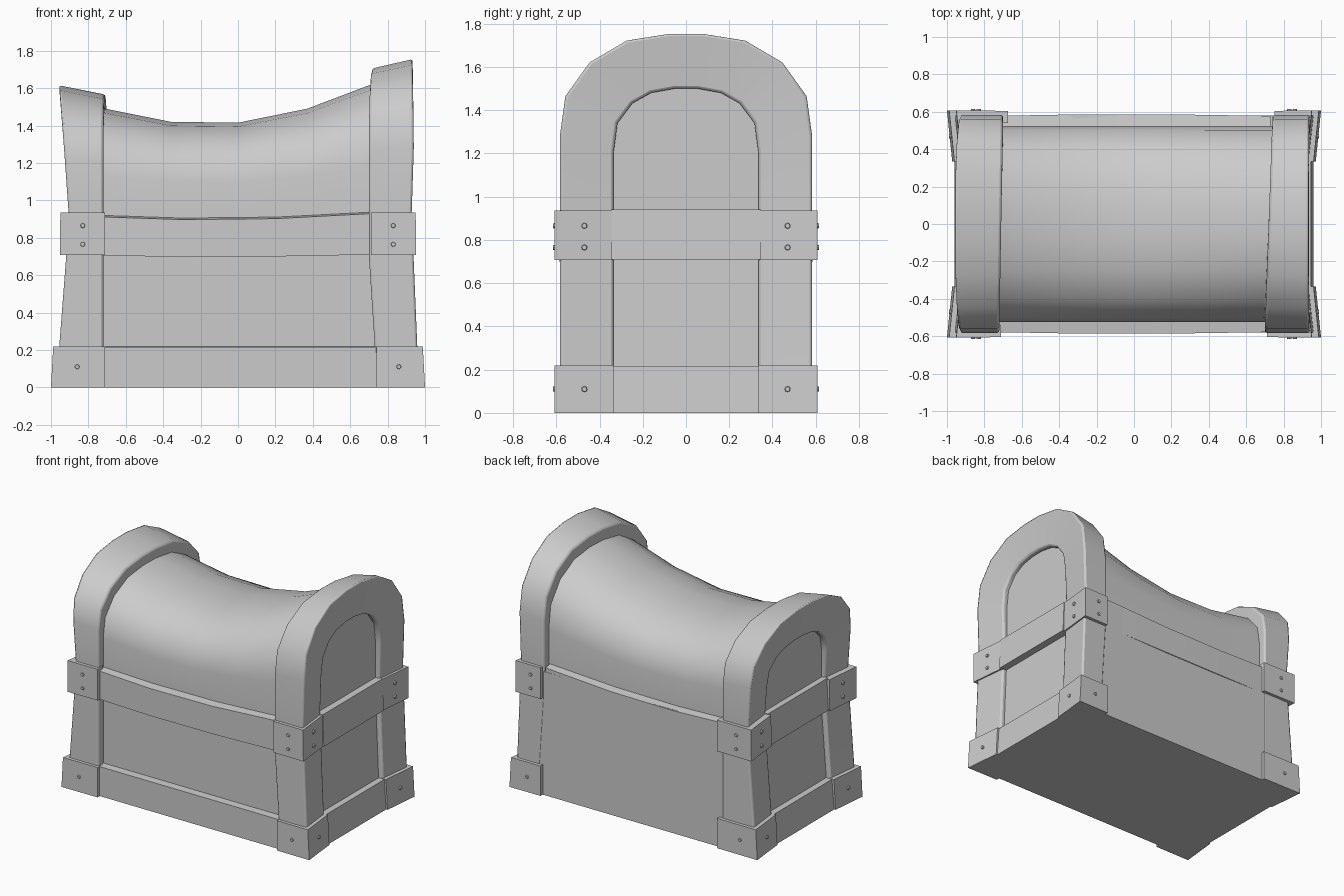
import bpy, bmesh
from mathutils import Vector

cube = bpy.data.objects.get("Cube")
if cube:
    bpy.data.objects.remove(cube, do_unlink=True)

mat = bpy.data.materials.new("plain grey")
mat.use_nodes = True
GREY = (0.6, 0.6, 0.6, 1)
mat.diffuse_color = GREY
mat.node_tree.nodes["Principled BSDF"].inputs["Base Color"].default_value = GREY


def mirrored(half):
    return [(-y, t) for y, t in half] + [(y, t) for y, t in reversed(half)]


# Unit arches (half width, height) for the outside and the opening
OUTER = mirrored([(1, 0), (1, .43), (.957, .65), (.765, .84), (.47, .963), (.14, 1)])
INNER = mirrored([(1, 0), (1, .48), (.945, .72), (.74, .88), (.48, .965), (.15, 1)])
SPRING = .93
DISH = .028   # how far the end faces sink towards the opening
# Distance of each end from the middle, by height
ENDS = {-1: [(0, .975), (.22, .957), (.7, .92), (.93, .907), (1.3, .933), (1.61, .958)],
        1: [(0, .975), (.22, .96), (.7, .94), (.93, .93), (1.3, .942), (1.75, .935)]}
ARCH_TOP = {-1: 1.615, 1: 1.755}
# Inner side of each end frame: distance, skew across y, flare at the foot
FRAME_BACK = {-1: (.71, -.01, 0), 1: (.72, .02, .065)}


def lerp(table, v):
    for (a, fa), (b, fb) in zip(table, table[1:]):
        if v <= b:
            return fa + (fb - fa) * (v - a) / (b - a)
    return table[-1][1]


def finish(name, bm, bevel=0, smooth=True):
    bmesh.ops.recalc_face_normals(bm, faces=bm.faces)
    me = bpy.data.meshes.new(name)
    bm.to_mesh(me)
    bm.free()
    me.materials.append(mat)
    ob = bpy.data.objects.new(name, me)
    bpy.context.collection.objects.link(ob)
    bpy.ops.object.select_all(action='DESELECT')
    ob.select_set(True)
    bpy.context.view_layer.objects.active = ob
    if bevel:
        mod = ob.modifiers.new("soft edges", 'BEVEL')
        mod.width = bevel
        mod.segments = 2
        mod.limit_method = 'ANGLE'
        mod.angle_limit = .9
    if smooth:
        bpy.ops.object.shade_smooth_by_angle(angle=.7)


def loft(name, sections, bevel=0, smooth=True):
    """Skin closed cross-sections of equal point count and cap both ends."""
    bm = bmesh.new()
    rows = [[bm.verts.new(p) for p in s] for s in sections]
    n = len(rows[0])
    for a, b in zip(rows, rows[1:]):
        for i in range(n):
            j = (i + 1) % n
            bm.faces.new((a[i], a[j], b[j], b[i]))
    bm.faces.new(rows[0])
    bm.faces.new(rows[-1])
    finish(name, bm, bevel, smooth)


def rivet(name, place, axis):
    """Small eight-sided stud with a narrower head."""
    bm = bmesh.new()
    rot = Vector((0, 0, 1)).rotation_difference(Vector(axis)).to_matrix().to_4x4()
    bmesh.ops.create_cone(bm, cap_ends=True, segments=8, radius1=.016,
                          radius2=.011, depth=.02, matrix=rot)
    bmesh.ops.translate(bm, verts=bm.verts, vec=place)
    finish(name, bm)


# Lower box with end panels set back behind the legs
levels = []
for z in (0, .22, .7, .9):
    xl, xr = -lerp(ENDS[-1], z) + .06, lerp(ENDS[1], z) - .06
    levels.append([(xl, -.525, z), (xr, -.525, z), (xr, .58, z), (xl, .58, z)])
loft("chest_body", levels, smooth=False)

# Sagging barrel lid
SAG = [(-.86, 1.53), (-.71, 1.49), (-.36, 1.42), (0, 1.415),
       (.37, 1.49), (.70, 1.615), (.875, 1.66)]
loft("lid", [[(x, .525 * y, .86 + t * (top - .86)) for y, t in OUTER]
             for x, top in SAG])

for s, side in ((-1, "right"), (1, "left")):
    # Arched end frame, running down into legs
    rise = ARCH_TOP[s] - SPRING
    depth, skew, flare = FRAME_BACK[s]
    feet = [(z, -1) for z in (0, .22, .7)] + [(z, 1) for z in (.7, .22, 0)]
    path = [((y, 0), (y, 0), z) for z, y in feet]
    path[3:3] = [(o, i, SPRING) for o, i in zip(OUTER, INNER)]
    sections = []
    for (yo, to), (yi, ti), base in path:
        zo, zi = base + to * rise, base + ti * (rise - .255)
        xin = s * (depth + skew * yo + flare * max(0, .7 - base))
        sections.append([(s * lerp(ENDS[s], zo), .583 * yo, zo),
                         (s * (lerp(ENDS[s], zi) - DISH), .335 * yi, zi),
                         (xin, .335 * yi, zi),
                         (xin, .583 * yo, zo - .05 * to)])
    loft(side + "_end_frame", sections, bevel=.013)

    # Rails across the end panel
    for label, z0, z1, out in (("base", 0, .215, -.014), ("middle", .71, .94, -.005)):
        rail = []
        for z in (z0, z1):
            x = lerp(ENDS[s], z) + out
            rail.append([(s * (x - .12), -.345, z), (s * x, -.345, z),
                         (s * x, .345, z), (s * (x - .12), .345, z)])
        loft(f"{side}_{label}_rail", rail, smooth=False)

    # Corner brackets with rivets
    for f, face in ((-1, "front"), (1, "back")):
        for label, z0, z1, x0, x1, studs in (
                ("base", 0, .218, 1, .988, (.11,)),
                ("middle", .707, .935, .952, .95, (.765, .865))):
            if f > 0:
                reach = .75 if s > 0 else .675
            else:
                reach = .74 if s > 0 and label == "base" else .71
            rows = []
            for z, x in ((z0, x0), (z1, x1)):
                rows.append([(s * px, f * py, z) for px, py in (
                    (x, .607), (reach, .605), (reach, .54),
                    (x - .12, .54), (x - .12, .335), (x - DISH, .335))])
            name = f"{face}_{side}_{label}"
            loft(name + "_bracket", rows, smooth=False)
            stud_x = .86 if label == "base" else .83
            for i, z in enumerate(studs):
                rivet(f"{name}_rivet_{i}", (s * stud_x, f * .604, z), (0, f, 0))
                rivet(f"{name}_end_rivet_{i}",
                      (s * (lerp([(z0, x0), (z1, x1)], z) - DISH / 2), f * .47, z),
                      (s, 0, 0))

# Long rails; the middle ones bow gently
loft("front_base_rail", [[(x, -.58, 0), (x, -.5, 0), (x, -.5, .22), (x, -.58, .215)]
                         for x in (-.75, .78)], smooth=False)
for f, face in ((-1, "front"), (1, "back")):
    loft(face + "_middle_rail",
         [[(x, f * y, b), (x, f * .5, b), (x, f * .5, h + .012), (x, f * y, h)]
          for x, y, b, h in ((-.75, .578, .705, .912), (-.3, .586, .698, .897),
                             (.2, .586, .70, .902), (.73, .578, .71, .93))])
